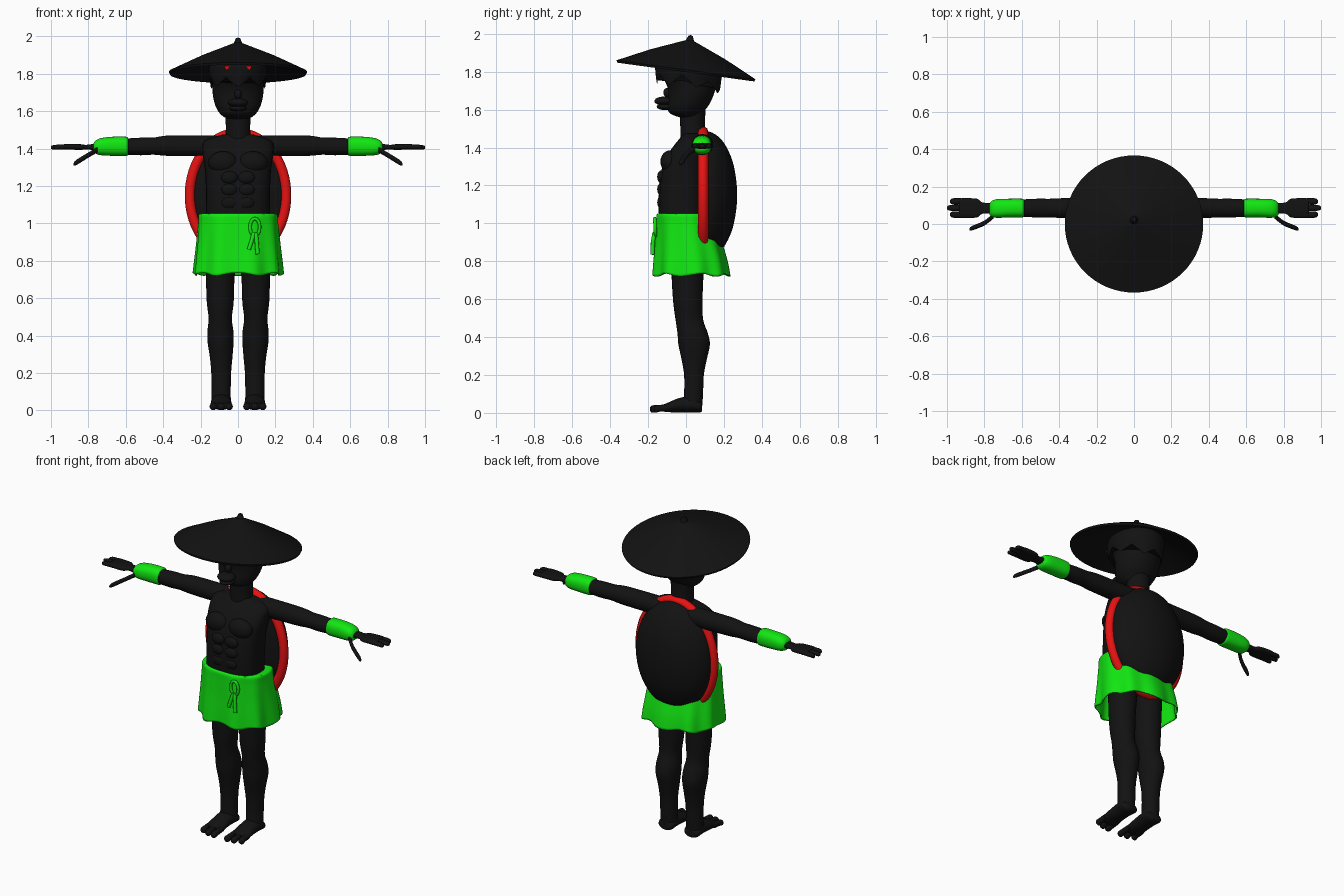
import bpy, bmesh, math
from mathutils import Vector

if "Cube" in bpy.data.objects:
    bpy.data.objects.remove(bpy.data.objects["Cube"])


def material(name, rgb):
    m = bpy.data.materials.new(name)
    m.diffuse_color = (*rgb, 1)
    m.use_nodes = True
    m.node_tree.nodes["Principled BSDF"].inputs["Base Color"].default_value = m.diffuse_color
    return m


BLACK = material("black", (0.006, 0.006, 0.006))
GREEN = material("green", (0.006, 0.8, 0.006))
RED = material("red", (0.8, 0.006, 0.006))
AXES = {"x": (Vector((0, 1, 0)), Vector((0, 0, 1))),
        "y": (Vector((1, 0, 0)), Vector((0, 0, 1))),
        "z": (Vector((1, 0, 0)), Vector((0, 1, 0)))}


def finish(bm, name, mat, angle=50):
    bmesh.ops.recalc_face_normals(bm, faces=bm.faces)
    me = bpy.data.meshes.new(name)
    bm.to_mesh(me)
    bm.free()
    me.materials.append(mat)
    ob = bpy.data.objects.new(name, me)
    bpy.context.collection.objects.link(ob)
    bpy.ops.object.select_all(action="DESELECT")
    ob.select_set(True)
    bpy.context.view_layer.objects.active = ob
    bpy.ops.object.shade_smooth_by_angle(angle=math.radians(angle))
    return ob


def spline(rows, steps):
    """Smoothly interpolate rows of numbers."""
    out = []
    for i in range(len(rows) - 1):
        p0, p1, p2 = rows[max(i - 1, 0)], rows[i], rows[i + 1]
        p3 = rows[min(i + 2, len(rows) - 1)]
        for k in range(steps):
            t = k / steps
            out.append([0.5 * (2 * b + (c - a) * t + (2 * a - 5 * b + 4 * c - d) * t * t
                               + (3 * b - a - 3 * c + d) * t ** 3)
                        for a, b, c, d in zip(p0, p1, p2, p3)])
    return out + [list(rows[-1])]


def loft(name, rings, axis, mat, side=1, n=2, seg=28, steps=4, warp=None, caps=True):
    """Skin rings of (x, y, z, half width, half height) along an axis."""
    u, v = AXES[axis]
    bm = bmesh.new()
    rows = spline(rings, steps)
    loops = []
    for i, (x, y, z, a, b) in enumerate(rows):
        loop = []
        for k in range(seg):
            ang = 2 * math.pi * k / seg
            c, s = math.cos(ang), math.sin(ang)
            cu = math.copysign(abs(c) ** (2 / n), c)
            sv = math.copysign(abs(s) ** (2 / n), s)
            co = Vector((x, y, z)) + u * (a * cu) + v * (b * sv)
            if warp:
                co = warp(co, i / (len(rows) - 1), ang)
            co.x *= side
            loop.append(bm.verts.new(co))
        loops.append(loop)
    for p, q in zip(loops, loops[1:]):
        for k in range(seg):
            bm.faces.new((p[k], p[(k + 1) % seg], q[(k + 1) % seg], q[k]))
    if caps:
        bm.faces.new(loops[0])
        bm.faces.new(loops[-1])
    return finish(bm, name, mat)


def ball(name, center, radii, mat):
    bm = bmesh.new()
    bmesh.ops.create_uvsphere(bm, u_segments=20, v_segments=12, radius=1)
    for w in bm.verts:
        w.co = Vector([c + r * p for c, r, p in zip(center, radii, w.co)])
    return finish(bm, name, mat)


def tube(name, pts, radius, mat, cyclic=False):
    cu = bpy.data.curves.new(name, "CURVE")
    cu.dimensions = "3D"
    cu.bevel_depth = radius
    cu.bevel_resolution = 3
    cu.use_fill_caps = True
    sp = cu.splines.new("POLY")
    sp.points.add(len(pts) - 1)
    for p, co in zip(sp.points, pts):
        p.co = (*co, 1)
    sp.use_cyclic_u = cyclic
    cu.materials.append(mat)
    ob = bpy.data.objects.new(name, cu)
    bpy.context.collection.objects.link(ob)
    bpy.ops.object.select_all(action="DESELECT")
    ob.select_set(True)
    bpy.context.view_layer.objects.active = ob
    bpy.ops.object.convert(target="MESH")
    bpy.ops.object.shade_smooth_by_angle(angle=math.radians(50))


# Straw hat: turned profile, tilted up at the front
bm = bmesh.new()
profile = [(0, .185), (.012, .18), (.022, .155), (.2, .082), (.37, 0),
           (.365, -.012), (.2, .066), (.02, .138), (0, .14)]
verts = [bm.verts.new((r, 0, z)) for r, z in profile]
edges = [bm.edges.new(e) for e in zip(verts, verts[1:])]
bmesh.ops.spin(bm, geom=verts + edges, axis=(0, 0, 1), cent=(0, 0, 0),
               angle=2 * math.pi, steps=64)
bmesh.ops.remove_doubles(bm, verts=bm.verts, dist=.0005)
hat = finish(bm, "hat", BLACK, 35)
hat.location = (0, 0, 1.81)
hat.rotation_euler.x = -math.radians(7.8)

# Head, neck and face
loft("head", [(0, .03, 1.555, .05, .05), (0, .0, 1.58, .09, .085), (0, .01, 1.62, .117, .108),
              (0, .025, 1.67, .132, .118), (0, .03, 1.72, .137, .128),
              (0, .02, 1.8, .14, .15), (0, .02, 1.88, .11, .12)], "z", BLACK)
loft("neck", [(0, .04, 1.42, .075, .07), (0, .035, 1.5, .065, .065),
              (0, .035, 1.6, .07, .068)], "z", BLACK)
ball("upper_lip", (0, -.115, 1.645), (.055, .052, .024), BLACK)
ball("lower_lip", (0, -.105, 1.615), (.045, .05, .018), BLACK)
ball("nose", (0, -.095, 1.69), (.02, .025, .025), BLACK)


# Hair with a jagged lower edge
def jag(co, t, ang):
    tooth = abs((ang / (2 * math.pi) * 7 + .75) % 1 - .5) * 2
    back = max(0, math.sin(ang))
    co.z -= (1 - t) ** 3 * (.05 * tooth + .05 * back)
    return co


loft("hair", [(0, .015, 1.78, .148, .168), (0, .015, 1.8, .155, .175), (0, .015, 1.85, .153, .173),
              (0, .02, 1.88, .11, .12)], "z", BLACK, seg=56, warp=jag)

# Torso with chest and stomach muscles
loft("torso", [(0, -.02, .98, .17, .12), (0, -.025, 1.1, .17, .12), (0, -.02, 1.2, .172, .12),
               (0, -.01, 1.3, .178, .115), (0, .02, 1.38, .19, .105),
               (0, .045, 1.44, .18, .085), (0, .04, 1.475, .08, .05)], "z", BLACK, n=2.8)

for s, tag in ((1, "left"), (-1, "right")):
    ball(tag + "_chest", (s * .08, -.085, 1.325), (.08, .05, .06), BLACK)
    for z in (1.11, 1.18, 1.245):
        ball(tag + "_stomach_muscle", (s * .045, -.13, z), (.045, .022, .034), BLACK)

    # Triangular eye on the brow
    bm = bmesh.new()
    tri = [bm.verts.new((s * .06 + dx, -.151, 1.83 + dz))
           for dx, dz in ((-.016, .012), (.016, .012), (0, -.014))]
    f = bm.faces.new(tri)
    ext = bmesh.ops.extrude_face_region(bm, geom=[f])["geom"]
    for w in ext:
        if isinstance(w, bmesh.types.BMVert):
            w.co.y -= .009
    finish(bm, tag + "_eye", RED)

    # Arm, cuff and hand
    loft(tag + "_arm", [(.1, .085, 1.415, .06, .055), (.25, .085, 1.415, .055, .056),
                        (.38, .085, 1.415, .053, .054), (.45, .085, 1.413, .05, .046),
                        (.52, .085, 1.411, .05, .047), (.62, .085, 1.41, .045, .042)],
         "x", BLACK, s)
    loft(tag + "_cuff", [(.588, .085, 1.41, .044, .044), (.6, .085, 1.412, .05, .051),
                         (.67, .085, 1.412, .05, .051), (.73, .083, 1.41, .05, .046),
                         (.76, .081, 1.408, .043, .036), (.772, .08, 1.407, .03, .022)],
         "x", GREEN, s, n=2.4)
    loft(tag + "_palm", [(.75, .083, 1.408, .03, .02), (.81, .085, 1.408, .03, .012),
                         (.84, .085, 1.408, .05, .015), (.92, .085, 1.41, .053, .015),
                         (.935, .085, 1.408, .045, .01)], "x", BLACK, s, n=3)
    for y, tip in ((.05, .985), (.086, 1.0), (.121, .985)):
        loft(tag + "_finger", [(.9, y, 1.408, .016, .013), (.96, y, 1.408, .017, .013),
                               (tip - .008, y, 1.406, .013, .011), (tip, y, 1.406, .005, .005)],
             "x", BLACK, s, seg=12)
    loft(tag + "_thumb", [(.75, .045, 1.395, .015, .015), (.8, .005, 1.365, .013, .014),
                          (.865, -.022, 1.325, .012, .014), (.88, -.028, 1.315, .005, .005)],
         "x", BLACK, s, seg=12)

    # Leg, foot and toes
    loft(tag + "_leg", [(.09, .01, .85, .085, .09), (.095, .008, .7, .076, .083),
                        (.095, .01, .58, .072, .077), (.095, .018, .49, .062, .073),
                        (.094, .035, .42, .07, .08), (.093, .043, .36, .069, .083),
                        (.09, .043, .28, .06, .066), (.09, .042, .2, .053, .052),
                        (.09, .04, .1, .051, .05), (.09, .035, .03, .052, .05)],
         "z", BLACK, s)
    loft(tag + "_foot", [(.09, .085, .03, .035, .022), (.09, .07, .035, .052, .033),
                         (.09, .02, .045, .054, .042), (.09, -.04, .04, .055, .037),
                         (.09, -.1, .028, .058, .024), (.09, -.125, .025, .05, .016)],
         "y", BLACK, s)
    for x, tip in ((.047, -.19), (.09, -.185), (.133, -.17)):
        loft(tag + "_toe", [(x, -.09, .028, .015, .018), (x, -.14, .024, .017, .018),
                            (x, tip + .012, .02, .019, .019), (x, tip, .02, .008, .008)],
             "y", BLACK, s, seg=12)

# Domed shell with a padded rim
loft("shell", [(0, .075, 1.15, .225, .3), (0, .1, 1.15, .255, .335), (0, .15, 1.15, .245, .322),
               (0, .2, 1.15, .203, .275), (0, .245, 1.15, .13, .18),
               (0, .266, 1.15, .05, .07), (0, .268, 1.15, .004, .006)], "y", BLACK, seg=48)
tube("shell_rim", [(.258 * math.cos(k * math.pi / 32), .09, 1.15 + .333 * math.sin(k * math.pi / 32))
                   for k in range(64)], .028, RED, True)


# Skirt with folds widening to a wavy hem
def folds(co, t, ang):
    w = max(0, t - .2) * .012 * math.sin(9 * ang + .6)
    co.x += w * math.cos(ang)
    co.y += w * math.sin(ang)
    co.z += .008 * t ** 4 * math.sin(7 * ang)
    return co


skirt = loft("skirt", [(0, -.01, 1.046, .165, .11), (0, -.005, 1.05, .208, .148),
                       (0, .0, 1.0, .213, .158), (0, .012, .9, .222, .175),
                       (0, .022, .8, .232, .192), (0, .026, .728, .238, .2)],
             "z", GREEN, n=2.4, seg=96, warp=folds, caps=False)
mod = skirt.modifiers.new("cloth", "SOLIDIFY")
mod.thickness = .008

# Waist tie: a loop and two hanging tails
tube("tie_loop", [(.09 + .026 * math.cos(k * math.pi / 10), -.163 - .002 * math.sin(k * math.pi / 10),
                   .98 + .045 * math.sin(k * math.pi / 10)) for k in range(20)], .009, GREEN, True)
for x0, x1, z1 in ((.085, .058, .86), (.095, .105, .835)):
    tube("tie_tail", [(x0, -.166, .95), ((x0 + x1) / 2, -.175, .9), (x1, -.176, z1)], .011, GREEN)
